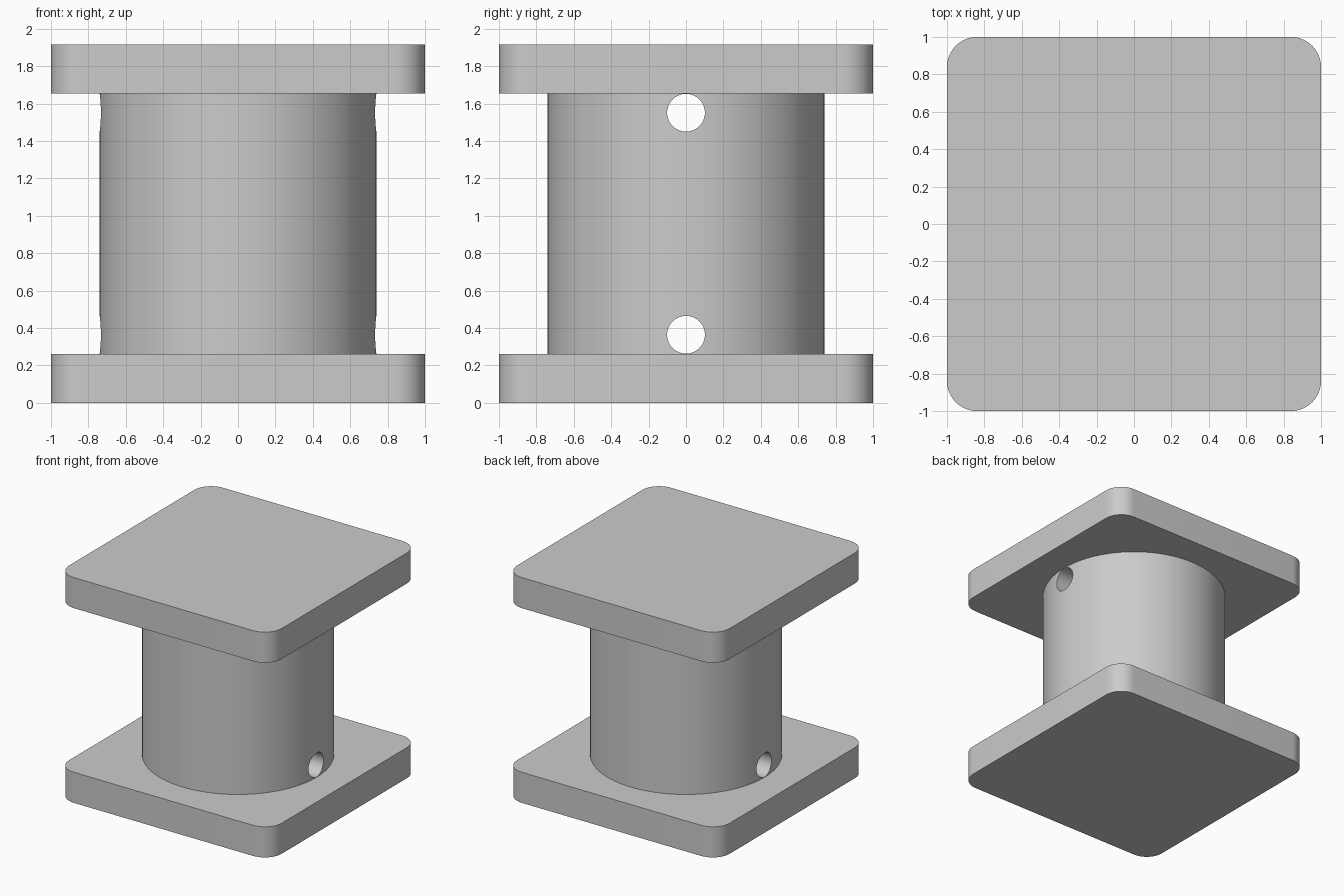
import bpy
import bmesh
import math

cube = bpy.data.objects.get("Cube")
if cube:
    bpy.data.objects.remove(cube, do_unlink=True)

HEIGHT = 1.915
PLATE = 0.26
DRUM_RADIUS = 0.74
HOLE_RADIUS = 0.101
HOLE_OFFSET = 0.364      # hole height from either end
CORNER = 0.16

grey = bpy.data.materials.new("plain_grey")
grey.use_nodes = True
grey.diffuse_color = (0.6, 0.6, 0.6, 1)
grey.node_tree.nodes["Principled BSDF"].inputs["Base Color"].default_value = (0.6, 0.6, 0.6, 1)


def activate(obj):
    bpy.ops.object.select_all(action="DESELECT")
    obj.select_set(True)
    bpy.context.view_layer.objects.active = obj


def finish(obj):
    obj.data.materials.clear()
    obj.data.materials.append(grey)
    activate(obj)
    bpy.ops.object.shade_smooth_by_angle(angle=math.radians(30))


def plate(name, z):
    """Square plate with rounded vertical corners."""
    bm = bmesh.new()
    bmesh.ops.create_cube(bm, size=2)
    for v in bm.verts:
        v.co.z *= PLATE / 2
    upright = [e for e in bm.edges if abs(e.verts[0].co.z - e.verts[1].co.z) > PLATE / 2]
    bmesh.ops.bevel(bm, geom=upright, offset=CORNER, segments=12, profile=0.5, affect="EDGES")
    mesh = bpy.data.meshes.new(name)
    bm.to_mesh(mesh)
    bm.free()
    obj = bpy.data.objects.new(name, mesh)
    obj.location.z = z
    bpy.context.collection.objects.link(obj)
    finish(obj)


def drill(obj, z):
    """Cut a round hole through along x."""
    bpy.ops.mesh.primitive_cylinder_add(vertices=48, radius=HOLE_RADIUS, depth=2,
                                        location=(0, 0, z), rotation=(0, math.pi / 2, 0))
    cutter = bpy.context.object
    cutter.name = "hole_cutter"
    cutter.hide_render = True
    cut = obj.modifiers.new("hole", "BOOLEAN")
    cut.operation = "DIFFERENCE"
    cut.solver = "EXACT"
    cut.object = cutter
    activate(obj)
    bpy.ops.object.modifier_apply(modifier=cut.name)
    bpy.data.objects.remove(cutter, do_unlink=True)


# End plates
plate("bottom_plate", PLATE / 2)
plate("top_plate", HEIGHT - PLATE / 2)

# Central drum, seated slightly into both plates
bpy.ops.mesh.primitive_cylinder_add(vertices=96, radius=DRUM_RADIUS,
                                    depth=HEIGHT - 2 * PLATE + 0.02,
                                    location=(0, 0, HEIGHT / 2))
drum = bpy.context.object
drum.name = "drum"

# Cross holes near both ends
for hole_z in (HOLE_OFFSET, HEIGHT - HOLE_OFFSET):
    drill(drum, hole_z)
finish(drum)
